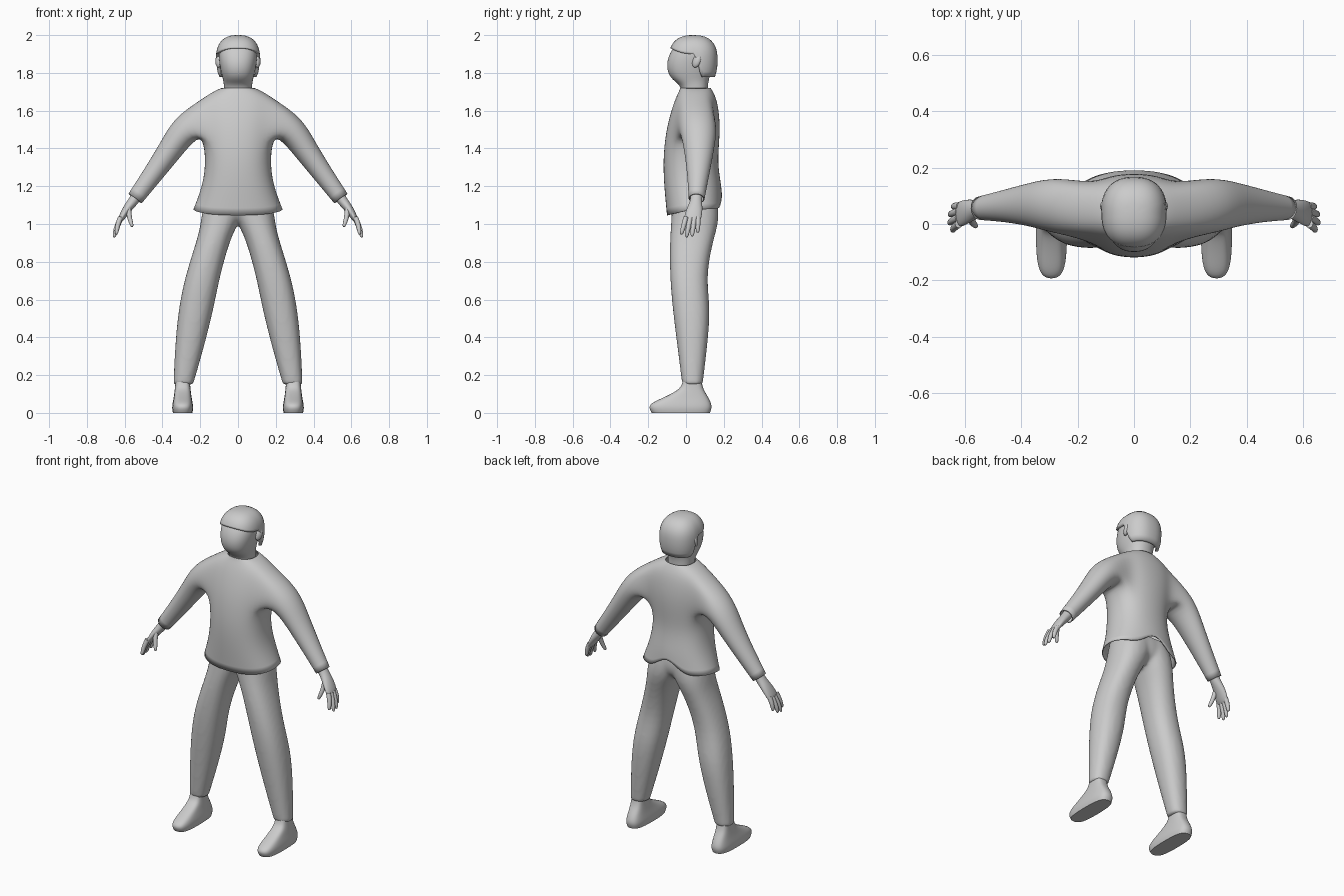
import bpy, bmesh, math
from mathutils import Vector

if "Cube" in bpy.data.objects:
    bpy.data.objects.remove(bpy.data.objects["Cube"])

grey = bpy.data.materials.new("plain grey")
grey.use_nodes = True
grey.diffuse_color = (0.6, 0.6, 0.6, 1)
grey.node_tree.nodes["Principled BSDF"].inputs["Base Color"].default_value = (0.6, 0.6, 0.6, 1)


def new_bm():
    bm = bmesh.new()
    bm.edges.layers.float.new("crease_edge")
    return bm


def finish(bm, name, levels=2, mirror=False):
    """Turn a bmesh into a smooth, subdivided object."""
    bmesh.ops.recalc_face_normals(bm, faces=bm.faces)
    for f in bm.faces:
        f.smooth = True
    me = bpy.data.meshes.new(name)
    bm.to_mesh(me)
    bm.free()
    me.materials.append(grey)
    ob = bpy.data.objects.new(name, me)
    bpy.context.collection.objects.link(ob)
    if mirror:
        ob.modifiers.new("mirror", "MIRROR").use_mirror_merge = False
    if levels:
        ob.modifiers.new("subdivide", "SUBSURF").levels = levels
        ob.modifiers["subdivide"].render_levels = levels
    return ob


def power(v, e):
    return math.copysign(abs(v) ** (2 / e), v)


def ring(bm, c, u, v, n, e):
    """One cross-section, enlarged to make up for subdivision shrinkage."""
    k = 6 / (4 + 2 * math.cos(math.tau / n))
    angles = [math.tau * i / n for i in range(n)]
    return [bm.verts.new(c + k * (u * power(math.cos(a), e) + v * power(math.sin(a), e)))
            for a in angles]


def skin(bm, rings, caps):
    for a, b in zip(rings, rings[1:]):
        for i in range(len(a)):
            j = (i + 1) % len(a)
            bm.faces.new((a[i], a[j], b[j], b[i]))
    layer = bm.edges.layers.float["crease_edge"]
    for r in (rings[0], rings[-1]) if caps else ():
        for edge in bm.faces.new(r).edges:
            edge[layer] = 1
            edge.smooth = False
    return rings


def stack(bm, rows, n=16, e=2.3, caps=True):
    """Level sections given as x min, x max, y min, y max, z."""
    return skin(bm, [ring(bm, Vector(((a + b) / 2, (c + d) / 2, z)),
                          Vector((0, (d - c) / 2, 0)), Vector(((b - a) / 2, 0, 0)), n, e)
                     for a, b, c, d, z in rows], caps)


def tube(bm, rows, n=12, caps=True):
    """Sections along a path: x, y, z, thickness radius, depth radius."""
    pts = [Vector(r[:3]) for r in rows]
    rings = []
    for i, r in enumerate(rows):
        t = (pts[min(i + 1, len(pts) - 1)] - pts[max(i - 1, 0)]).normalized()
        v = t.cross(Vector((0, 1, 0))).normalized()
        rings.append(ring(bm, pts[i], v.cross(t) * r[4], v * r[3], n, 2))
    return skin(bm, rings, caps)


# jacket body
bm = new_bm()
body = [(.235, -.10, .19, 1.08), (.187, -.115, .187, 1.2), (.17, -.12, .166, 1.32),
        (.18, -.113, .175, 1.43), (.2, -.095, .18, 1.54), (.2, -.06, .165, 1.655),
        (.125, -.035, .14, 1.705), (.085, -.03, .13, 1.72)]
rings = stack(bm, [(-w, w, a, b, z) for w, a, b, z in body], caps=False)
for i, v in enumerate(rings[0]):
    v.co.z -= 0.035 * max(0, -math.cos(math.tau * i / 16))
rings[0][0].co.z += 0.1     # back vent

# sleeves grow out of openings in the body sides
for side, first in ((1, 2), (-1, 10)):
    if rings[0][4].co.x < 0:
        first = 12 - first
    hole = {v for r in rings[3:6] for v in r[first:first + 5]}
    faces = [f for f in bm.faces if all(v in hole for v in f.verts)]
    bmesh.ops.delete(bm, geom=faces, context="FACES")
    rim = [e for e in bm.edges if e.is_boundary and all(v in hole for v in e.verts)]
    path = [(.275, .066, 1.515, .08, .1), (.36, .07, 1.39, .064, .078),
            (.46, .064, 1.25, .052, .056), (.545, .056, 1.135, .043, .042)]
    arm = tube(bm, [(side * p[0],) + p[1:] for p in path], caps=False)
    start = [e for e in bm.edges if e.is_boundary and all(v in arm[0] for v in e.verts)]
    bmesh.ops.bridge_loops(bm, edges=rim + start)
jacket = finish(bm, "jacket")
shell = jacket.modifiers.new("cloth", "SOLIDIFY")
shell.thickness = 0.006

# trousers: two legs and a pelvis fused together
bm = new_bm()
leg = [(-.06, .17, -.07, .16, 1.16), (-.03, .19, -.075, .175, 1.06),
       (.012, .2, -.08, .165, .98), (.048, .222, -.085, .14, .9),
       (.098, .28, -.085, .105, .72), (.13, .315, -.07, .13, .55),
       (.18, .333, -.045, .112, .35), (.238, .342, -.02, .088, .15)]
stack(bm, leg)
stack(bm, [(-b, -a, c, d, z) for a, b, c, d, z in leg])
stack(bm, [(-.03, .03, .0, .1, 1.0), (-.1, .1, -.06, .16, 1.04),
           (-.16, .16, -.07, .17, 1.1), (-.16, .16, -.07, .16, 1.16)])
trousers = finish(bm, "trousers")
fuse = trousers.modifiers.new("fuse", "REMESH")
fuse.mode = "VOXEL"
fuse.voxel_size = 0.012
fuse.use_smooth_shade = True
relax = trousers.modifiers.new("relax", "SMOOTH")
relax.iterations = 5

# shoes
bm = new_bm()
stack(bm, [(.242, .344, -.18, .125, .005), (.237, .349, -.195, .135, .03),
           (.24, .346, -.188, .132, .055), (.246, .34, -.12, .118, .085),
           (.25, .336, -.06, .1, .115), (.253, .333, -.025, .088, .14),
           (.255, .331, -.015, .08, .18)], e=3)
shoes = finish(bm, "shoes", mirror=True)
shoes.location.z = -0.005

# hands with four fingers and a thumb
bm = new_bm()
tube(bm, [(.525, .056, 1.165, .03, .032), (.555, .054, 1.12, .027, .03),
          (.588, .047, 1.08, .023, .042), (.618, .034, 1.03, .017, .046),
          (.625, .032, 1.015, .01, .038)])
digits = [((.622, 0, 1.035), (.645, -.025, .945)), ((.622, .022, 1.03), (.657, .002, .93)),
          ((.622, .044, 1.03), (.655, .032, .935)), ((.618, .064, 1.035), (.643, .062, .955)),
          ((.58, .025, 1.085), (.56, -.01, .985))]
for base, tip in digits:
    a, b = Vector(base), Vector(tip)
    knuckle = a.lerp(b, 0.5) + Vector((0.006, 0, 0))
    tube(bm, [(*p, r, r) for p, r in ((a, .014), (knuckle, .013),
                                    (a.lerp(b, 0.93), .01), (b, .004))], n=8)
finish(bm, "hands", mirror=True)

# head and neck
bm = new_bm()
stack(bm, [(-w, w, a, b, z) for w, a, b, z in
           [(.072, -.02, .115, 1.68), (.074, -.028, .115, 1.735), (.078, -.07, .12, 1.762),
            (.089, -.097, .13, 1.8), (.1, -.102, .14, 1.86), (.102, -.078, .145, 1.92),
            (.085, -.045, .125, 1.96), (.04, .0, .08, 1.98)]])
finish(bm, "head")

# hair cap, short in front and long at the nape
bm = new_bm()
count, steps = 48, 12
hair = []
for s in range(-1, steps):
    row = []
    for i in range(count):
        a = math.tau * i / count
        c, sn = power(math.cos(a), 2.4), power(math.sin(a), 2.4)
        y = 0.04 + 0.125 * c
        t = min(1, max(0, (y - 0.045) / 0.05))
        drop = t * t * (3 - 2 * t)
        low = 1.93 - 0.03 * abs(sn) ** 3 * (1 - drop) - 0.152 * drop
        z = low + (2 - low) * math.sin(math.pi / 2 * max(s, 0) / steps)
        u = max(0, (z - 1.87) / 0.13)
        r = (1 - min(u, 1) ** 2.5) ** (1 / 2.5)
        r *= 1 - 0.13 * min(1, max(0, (1.86 - z) / 0.09)) ** 2
        r *= 0.85 if s < 0 else 1
        row.append(bm.verts.new((0.117 * sn * r, 0.04 + (0.127 if c > 0 else 0.131) * c * r, z)))
    hair.append(row)
skin(bm, hair, False)
crown = bm.verts.new((0, 0.04, 2))
for i in range(count):
    bm.faces.new((hair[-1][i], hair[-1][(i + 1) % count], crown))
finish(bm, "hair", levels=0)

# ears
bm = new_bm()
bmesh.ops.create_uvsphere(bm, u_segments=16, v_segments=10, radius=1)
for v in bm.verts:
    x, y, z = v.co
    v.co = (0.104 + 0.015 * x + 0.006 * y, 0.056 + 0.022 * y + 0.008 * z, 1.862 + 0.034 * z)
finish(bm, "ears", levels=0, mirror=True)
